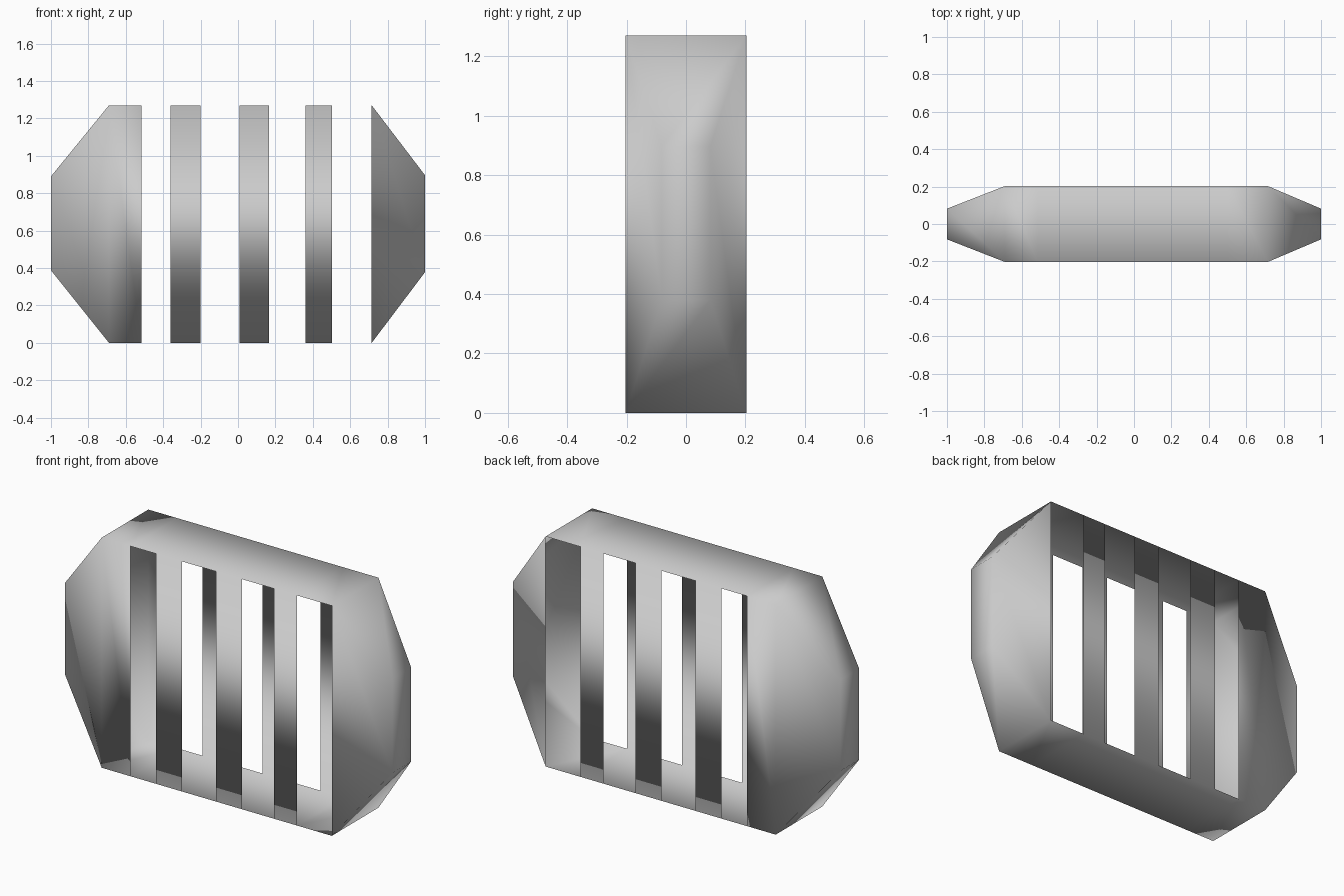
import bpy, bmesh

if "Cube" in bpy.data.objects:
    bpy.data.objects.remove(bpy.data.objects["Cube"])

# Cross-section stations along x: (x, half depth, bottom z, top z)
W, H = 0.203, 1.27
cuts = [-0.69, -0.515, -0.36, -0.2, 0.008, 0.167, 0.362, 0.502, 0.715]
stations = [(-1.0, 0.082, 0.388, 0.89)]
stations += [(x, W, 0.0, H) for x in cuts]
stations += [(1.0, 0.082, 0.378, 0.896)]
slots = {2, 4, 6, 8}   # spans left open at front and back

bm = bmesh.new()
rings = [[bm.verts.new(p) for p in ((x, -w, z0), (x, w, z0), (x, w, z1), (x, -w, z1))]
         for x, w, z0, z1 in stations]

# Thin hollow shell: floor, back bars, roof, front bars, tapered ends
for i, (a, b) in enumerate(zip(rings, rings[1:])):
    for k in range(4):
        if k in (1, 3) and i in slots:
            continue
        n = (k + 1) % 4
        bm.faces.new((a[k], a[n], b[n], b[k]))

# Flat end caps
bm.faces.new(rings[0][::-1])
bm.faces.new(rings[-1])
for f in bm.faces:
    f.smooth = True
# All faces share one winding; make it point outward (floor faces down)
bm.normal_update()
floor = max(bm.faces, key=lambda f: -f.calc_center_median().z)
if floor.normal.z > 0:
    bmesh.ops.reverse_faces(bm, faces=bm.faces[:])

mesh = bpy.data.meshes.new("slotted_shell")
bm.to_mesh(mesh)
bm.free()
shell = bpy.data.objects.new("slotted_shell", mesh)
bpy.context.collection.objects.link(shell)
